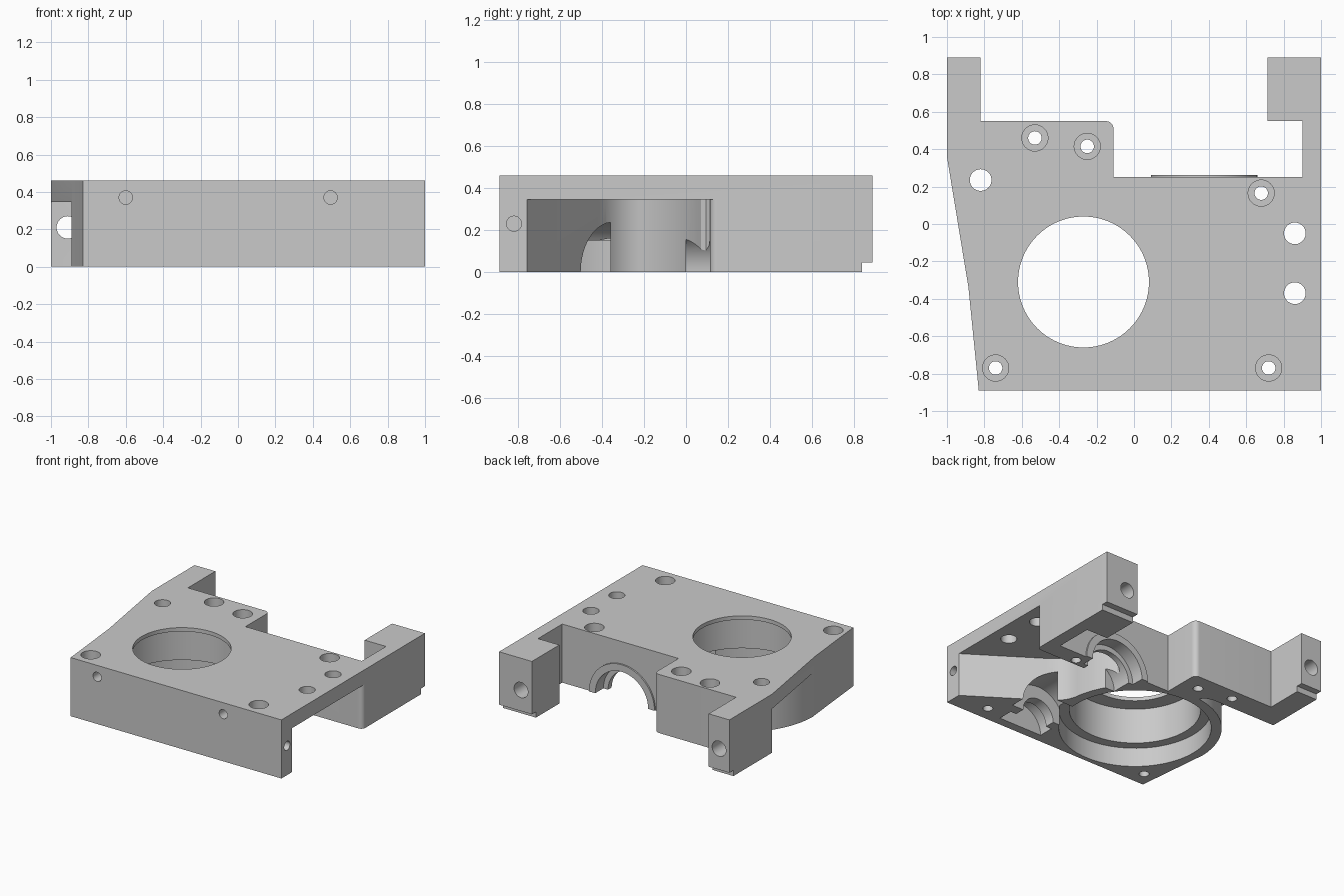
import bpy, bmesh, math

old = bpy.data.objects.get("Cube")
if old:
    bpy.data.objects.remove(old, do_unlink=True)

grey = bpy.data.materials.new("machined_grey")
grey.use_nodes = True
colour = (0.59, 0.59, 0.59, 1)
grey.diffuse_color = colour
grey.node_tree.nodes["Principled BSDF"].inputs["Base Color"].default_value = colour

PLACE = {"x": lambda u, v, w: (w, u, v),
         "y": lambda u, v, w: (u, w, v),
         "z": lambda u, v, w: (u, v, w)}


def prism(name, outline, lo, hi, axis="z"):
    """Extrude a closed outline along an axis."""
    bm = bmesh.new()
    face = bm.faces.new([bm.verts.new(PLACE[axis](u, v, lo)) for u, v in outline])
    end = bmesh.ops.extrude_face_region(bm, geom=[face])
    shift = PLACE[axis](0, 0, hi - lo)
    bmesh.ops.translate(bm, vec=shift,
                        verts=[g for g in end["geom"] if isinstance(g, bmesh.types.BMVert)])
    bmesh.ops.recalc_face_normals(bm, faces=bm.faces)
    mesh = bpy.data.meshes.new(name)
    bm.to_mesh(mesh)
    bm.free()
    mesh.materials.append(grey)
    obj = bpy.data.objects.new(name, mesh)
    bpy.context.collection.objects.link(obj)
    return obj


def arc(u, v, r, start, stop, steps):
    return [(u + r * math.cos(math.radians(start + (stop - start) * i / steps)),
             v + r * math.sin(math.radians(start + (stop - start) * i / steps)))
            for i in range(steps + 1)]


def cylinder(u, v, r, lo, hi, axis="z", sides=48):
    return prism("cutter", arc(u, v, r, 0, 360, sides)[:-1], lo, hi, axis)


def combine(target, other, operation="DIFFERENCE"):
    other.hide_render = True
    mod = target.modifiers.new("combine", "BOOLEAN")
    mod.operation = operation
    mod.solver = "EXACT"
    mod.object = other
    bpy.context.view_layer.objects.active = target
    bpy.ops.object.modifier_apply(modifier=mod.name)
    bpy.data.objects.remove(other, do_unlink=True)


TOP, ROOF = 0.46, 0.345
BORE_X, BORE_Y, BOSS_R, SHAFT_X = -0.27, -0.31, 0.62, 0.375

# Housing block with two rear arms
housing = prism("housing", [
    (-0.83, -0.89), (1, -0.89), (1, 0.89), (0.715, 0.89), (0.715, 0.55),
    (0.9, 0.55), (0.9, 0.25), (-0.11, 0.25)]
    + arc(-0.15, 0.51, 0.04, 0, 90, 8)
    + [(-0.82, 0.55), (-0.82, 0.89), (-1, 0.89), (-1, 0.36), (-0.885, -0.34)], 0, TOP)

# Raised half ring around the rear shaft opening
combine(housing, prism("ring", arc(SHAFT_X, 0, 0.285, 0, 180, 40), 0.2, 0.262, "y"), "UNION")

# Side recess under the plate, reaching in to the round boss
combine(housing, prism("cutter", [(1.2, -0.892), (0.48, -0.412), (0.435, -0.38),
                                  (0.395, -0.34), (0.365, -0.295)]
        + arc(BORE_X, BORE_Y, BOSS_R, 6, 38, 14)
        + [(0.215, 0.095), (0.232, 0.11), (0.265, 0.115), (0.945, 0.115)]
        + arc(0.965, 0.15, 0.035, -90, 0, 8) + [(1.2, 0.15)], -0.1, ROOF))

# Side recess on the other side of the boss
combine(housing, prism("cutter", [(-1.2, 0.36), (-0.44, 0.36), (-0.39, 0.345), (-0.36, 0.325)]
        + arc(BORE_X, BORE_Y, BOSS_R, 98, 183, 36) + [(-1.2, -0.342)], -0.1, ROOF))

# Stepped main bore
for radius, lo, hi in [(0.35, -0.1, 0.6), (0.47, -0.1, 0.43), (0.545, -0.1, 0.15)]:
    combine(housing, cylinder(BORE_X, BORE_Y, radius, lo, hi, sides=96))

# Half-round shaft seats in the rear wall and in the front wall
for radius, lo, hi in [(0.23, 0.16, 0.4), (0.19, 0, 0.2),
                       (0.24, -0.62, -0.36), (0.14, -0.72, -0.6), (0.19, -0.82, -0.7)]:
    combine(housing, cylinder(SHAFT_X, 0, radius, lo, hi, "y"))

# Counterbored screw holes
for x, y in [(-0.74, -0.77), (0.72, -0.77), (0.68, 0.165), (-0.53, 0.46), (-0.25, 0.415)]:
    combine(housing, cylinder(x, y, 0.036, -0.1, 0.6, sides=32))
    combine(housing, cylinder(x, y, 0.07, 0.36, 0.6, sides=32))

# Plain clearance holes through the plate
for x, y in [(-0.82, 0.235), (0.86, -0.05), (0.86, -0.37)]:
    combine(housing, cylinder(x, y, 0.058, -0.1, 0.6, sides=32))

# Holes along the arms
combine(housing, cylinder(-0.91, 0.21, 0.06, 0.3, 1, "y", 32))
combine(housing, cylinder(0.81, 0.21, 0.06, 0.6, 1, "y", 32))

# Blind holes in the front and in the end of the front wall
for x in (-0.6, 0.495):
    combine(housing, cylinder(x, 0.37, 0.036, -1, -0.7, "y", 32))
combine(housing, cylinder(-0.82, 0.23, 0.036, 0.82, 1.1, "x", 32))

# Step along the lower rear edge of the arms
combine(housing, prism("cutter", [(0.84, -0.1), (1, -0.1), (1, 0.045), (0.84, 0.045)],
                       -1.2, 1.2, "x"))

bpy.ops.object.select_all(action="DESELECT")
housing.select_set(True)
bpy.context.view_layer.objects.active = housing
bpy.ops.object.shade_smooth_by_angle(angle=math.radians(25))
